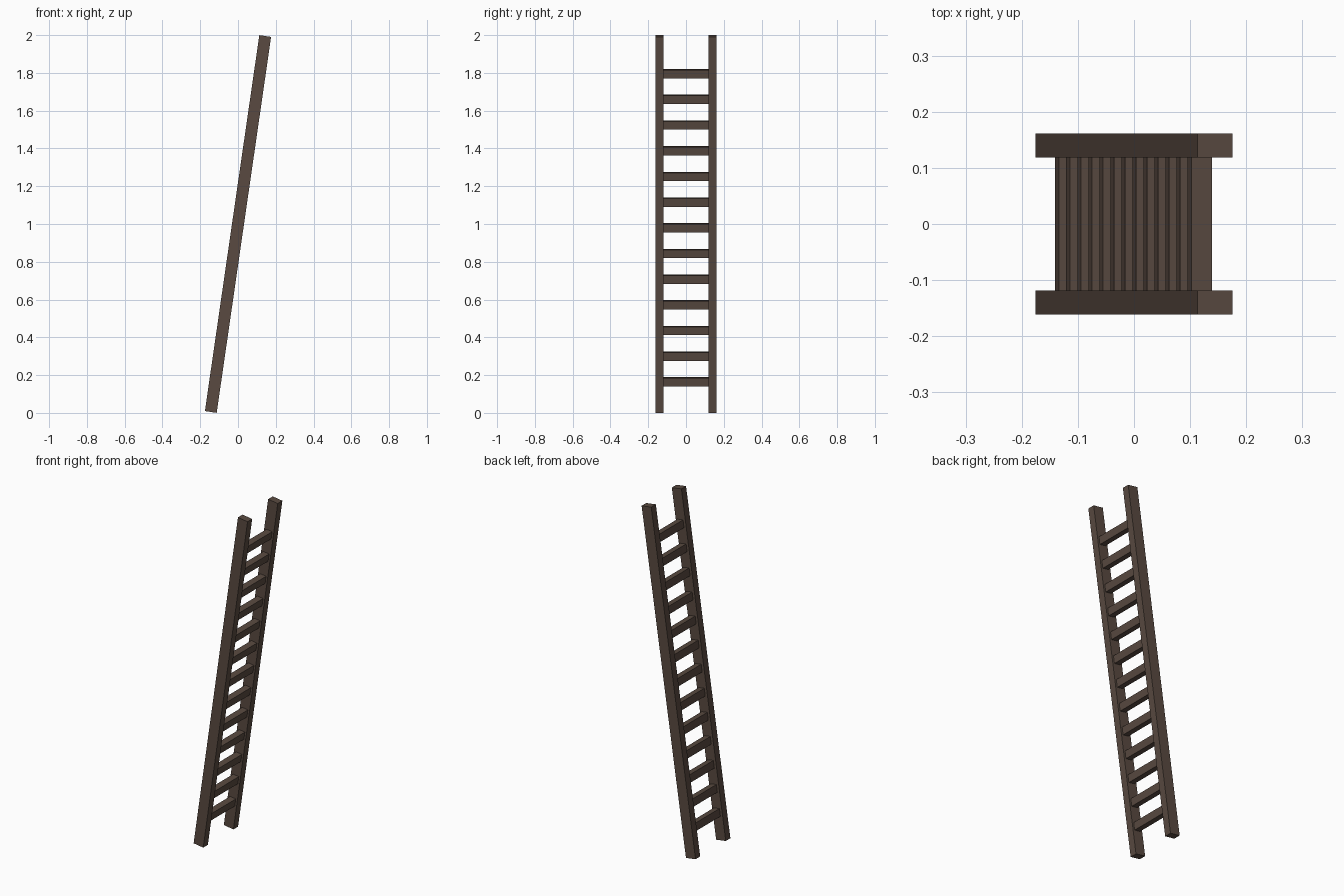
import bpy, math
from mathutils import Matrix, Vector

if "Cube" in bpy.data.objects:
    bpy.data.objects.remove(bpy.data.objects["Cube"])

LEAN = math.atan2(0.288, 1.99)      # ladder leans towards +x
RAIL_W, RAIL_T, RAIL_L = 0.063, 0.043, 2.011
RAIL_Y = 0.14
RUNG_W, RUNG_H = 0.037, 0.0445
RUNGS, PITCH = 13, 0.1374           # spacing measured along the rails

wood = bpy.data.materials.new("dark_brown_wood")
wood.diffuse_color = (0.10, 0.068, 0.052, 1)
wood.use_nodes = True
wood.node_tree.nodes["Principled BSDF"].inputs["Base Color"].default_value = wood.diffuse_color

tilt = Matrix.Translation((0, 0, 1.0)) @ Matrix.Rotation(LEAN, 4, 'Y')


def box(name, size, centre):
    """Box placed in the ladder's own tilted frame."""
    bpy.ops.mesh.primitive_cube_add(size=1)
    ob = bpy.context.object
    ob.name = name
    ob.data.transform(Matrix.Diagonal(Vector((*size, 1))))
    ob.matrix_world = tilt @ Matrix.Translation(centre)
    ob.data.materials.append(wood)
    return ob


# two side rails
for side, y in (("front", -RAIL_Y), ("back", RAIL_Y)):
    box(f"{side}_rail", (RAIL_W, RAIL_T, RAIL_L), (0, y, 0))

# evenly spaced rungs, butting against the rails' inner faces
rung_len = 2 * RAIL_Y - RAIL_T + 0.002
for i in range(RUNGS):
    z = (i - (RUNGS - 1) / 2) * PITCH - 0.02
    box(f"rung_{i + 1}", (RUNG_W, rung_len, RUNG_H), (0.002, 0, z))
